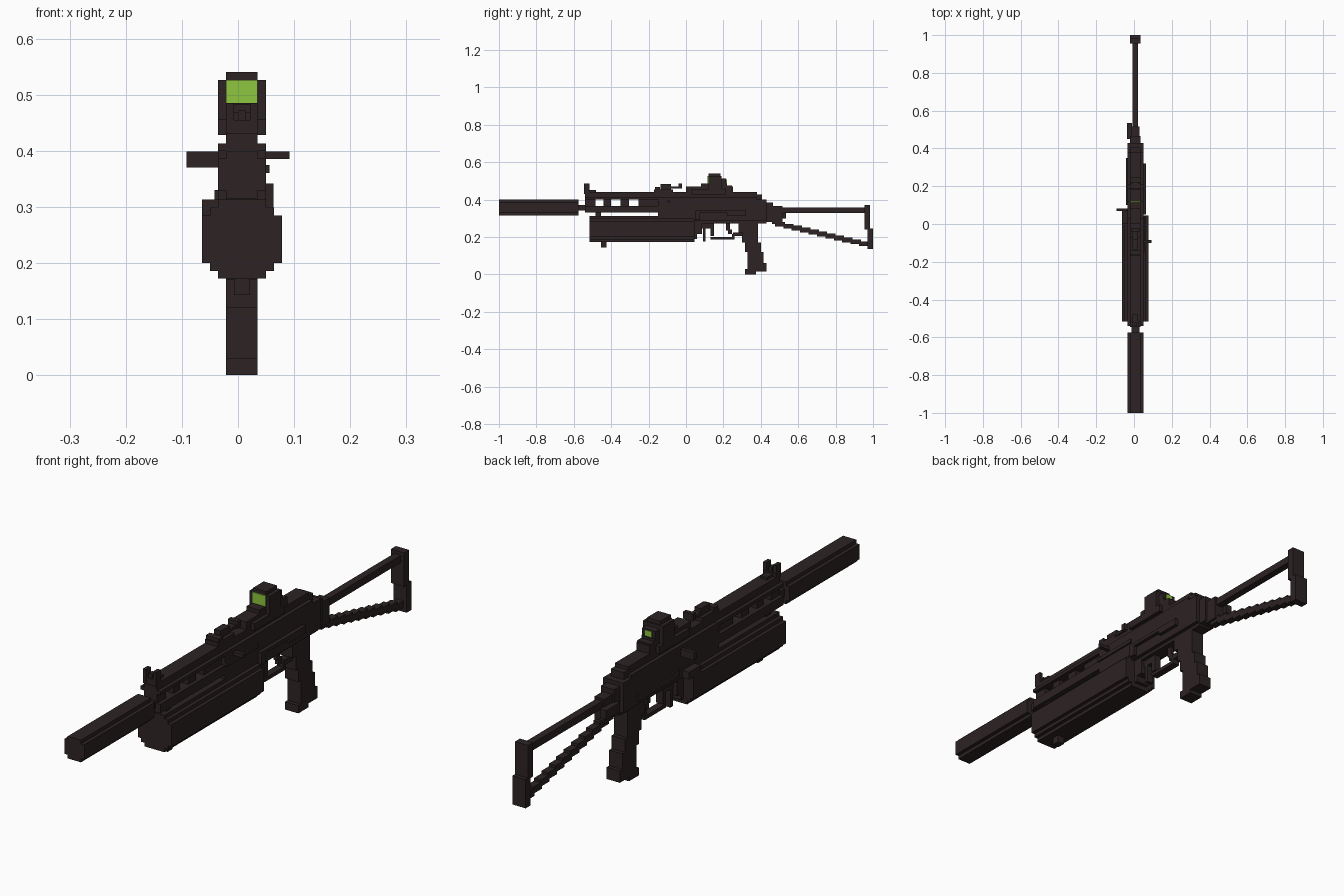
import bpy, bmesh
from mathutils import Matrix, Vector

C = 0.007  # the gun's own centre plane sits half a block right of x = 0


def material(name, rgb):
    m = bpy.data.materials.new(name)
    m.diffuse_color = (*rgb, 1)
    return m


DARK = material("dark gunmetal", (0.026, 0.017, 0.017))
GREEN = material("green glass", (0.27, 0.565, 0.05))


def finish(name, bm, mat):
    mesh = bpy.data.meshes.new(name)
    bmesh.ops.recalc_face_normals(bm, faces=bm.faces)
    bm.to_mesh(mesh)
    bm.free()
    mesh.materials.append(mat)
    ob = bpy.data.objects.new(name, mesh)
    bpy.context.collection.objects.link(ob)


def boxes(name, items, mat=DARK):
    """Each item: x0, x1, y0, y1, z0, z1."""
    bm = bmesh.new()
    for x0, x1, y0, y1, z0, z1 in items:
        mid = Vector(((x0 + x1) / 2, (y0 + y1) / 2, (z0 + z1) / 2))
        size = Matrix.Diagonal((x1 - x0, y1 - y0, z1 - z0, 1))
        bmesh.ops.create_cube(bm, size=1, matrix=Matrix.Translation(mid) @ size)
    finish(name, bm, mat)


def centred(name, items, mat=DARK):
    """Each item: half width, y0, y1, z0, z1."""
    boxes(name, [(C - w, C + w, *rest) for w, *rest in items], mat)


def stepped_bar(name, half, y0, y1):
    """Extrude a half outline (half width, z), mirrored about the centre plane."""
    outline = [(C + w, z) for w, z in half] + [(C - w, z) for w, z in reversed(half)]
    bm = bmesh.new()
    face = bm.faces.new([bm.verts.new((x, y0, z)) for x, z in outline])
    ext = bmesh.ops.extrude_face_region(bm, geom=[face])["geom"]
    bmesh.ops.translate(bm, vec=(0, y1 - y0, 0),
                        verts=[v for v in ext if isinstance(v, bmesh.types.BMVert)])
    finish(name, bm, DARK)


N, W = 0.028, 0.0425  # narrow and wide half widths

# Muzzle
stepped_bar("suppressor", [(N, .315), (N, .329), (W, .329), (W, .386), (N, .386), (N, .40)], -1.0, -.575)
centred("barrel", [(.021, -.58, -.53, .343, .372)])

# Tubular magazine, its foot, end cap and front hanger
stepped_bar("magazine", [(N, .172), (W, .172), (W, .186), (.057, .186), (.057, .2), (.071, .2),
                         (.071, .285), (.057, .285), (.057, .299), (W, .299), (W, .313)], -.515, .045)
centred("magazine_foot", [(.014, -.455, -.425, .143, .175)])
centred("magazine_hanger", [(N, -.485, -.455, .31, .335)])
centred("magazine_end_cap", [(N, .04, .06, .19, .30), (N, .055, .085, .215, .30)])
boxes("magazine_catch", [(-.064, -.03, .0, .072, .285, .313)])

# Vented handguard: rails with posts between see-through windows
posts = [(-.54, -.485), (-.44, -.40), (-.35, -.305), (-.255, -.14)]
centred("handguard", [(W, -.54, -.14, .33, .365), (W, -.54, -.14, .40, .413), (N, -.54, -.14, .413, .44)])
centred("handguard_posts", [(N, a, b, .36, .405) for a, b in posts])

# Receiver
stepped_bar("receiver", [(W, .285), (W, .412), (N, .412), (N, .44)], -.15, .38)
centred("receiver_keel", [(N, -.15, .05, .30, .32), (N, .045, .43, .272, .29)])
centred("receiver_tail", [(W, .375, .43, .285, .40), (N, .375, .405, .395, .427),
                          (N, .40, .465, .28, .385), (.021, .46, .515, .27, .365)])
boxes("selector_lever", [(.045, .0635, .05, .25, .328, .342), (.045, .0635, .05, .075, .29, .342),
                         (.045, .0635, .22, .32, .314, .342)])
boxes("side_plate", [(.045, .056, -.15, .045, .36, .375), (-.042, -.03, .10, .35, .30, .33)])
boxes("left_lever", [(-.092, -.03, .068, .083, .37, .399)])
boxes("charging_handle", [(.045, .092, -.1, -.085, .385, .399)])
boxes("stock_latch", [(-.036, -.01, .45, .535, .30, .335)])

# Iron sights
ears = [(C + s * .021 - .007, C + s * .021 + .007, -.545, -.517, .435, .485) for s in (-1, 1)]
boxes("front_sight_ears", ears)
centred("front_sight_base", [(N, -.545, -.515, .43, .455), (.007, -.54, -.52, .45, .472),
                             (.014, -.52, -.48, .435, .45)])
centred("rear_sight", [(N, -.17, -.07, .435, .455), (N, -.165, -.14, .45, .468),
                       (.014, -.135, -.08, .45, .483), (.014, -.08, -.025, .458, .47),
                       (.021, -.04, -.022, .458, .485)])

# Reflex optic
centred("optic_mount", [(N, .0, .25, .435, .47), (W, .03, .21, .428, .456), (N, .08, .22, .465, .485)])
centred("optic_hood", [(W, .12, .19, .45, .526), (N, .12, .185, .52, .54), (N, .185, .215, .45, .512),
                       (N, .21, .245, .45, .475)])
centred("front_lens", [(N, .115, .121, .485, .526)], GREEN)
centred("rear_lens", [(.014, .213, .218, .486, .508)], GREEN)

# Pistol grip: slices that lean backwards
centred("pistol_grip", [(N, a, b, z0, z1) for a, b, z0, z1 in (
    (.28, .385, .225, .29), (.30, .385, .17, .225), (.315, .40, .12, .17), (.33, .415, .06, .12),
    (.33, .43, .03, .06), (.315, .43, .015, .03), (.315, .375, .0, .015))])

# Trigger group
centred("trigger_guard", [(.014, .13, .26, .186, .2), (.014, .245, .26, .2, .215), (.014, .25, .31, .205, .225)])
centred("trigger", [(.007, .215, .235, .235, .285), (.007, .225, .245, .215, .24)])
centred("magazine_release", [(.014, .09, .105, .175, .25), (.014, .085, .135, .245, .285),
                             (.014, .13, .15, .205, .285)])

# Folding skeleton stock
centred("stock_top_bar", [(.014, .50, .97, .329, .357)])
steps = 11
centred("stock_lower_strut", [(.014, .475 + i * .045, .53 + i * .045, .255 - i * .0104, .281 - i * .0104)
                              for i in range(steps)])
centred("butt_plate", [(N, .955, .985, .24, .37), (N, .97, 1.0, .135, .245)])
